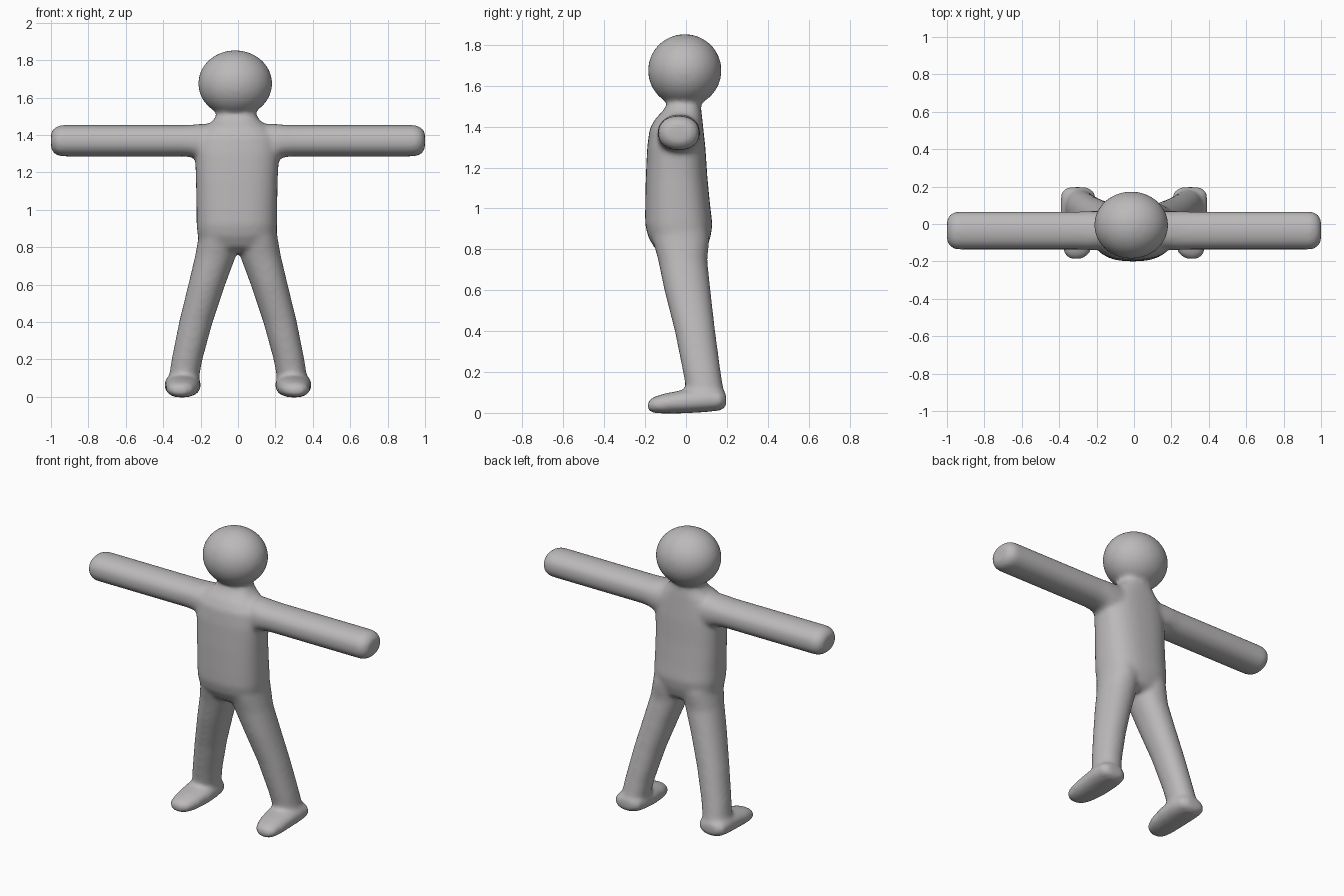
import bpy
import bmesh
import math
from mathutils import Vector

cube = bpy.data.objects.get("Cube")
if cube:
    bpy.data.objects.remove(cube, do_unlink=True)

grey = bpy.data.materials.new("warm grey")
grey.use_nodes = True
colour = (0.50, 0.485, 0.485, 1)
grey.diffuse_color = colour
grey.node_tree.nodes["Principled BSDF"].inputs["Base Color"].default_value = colour

SEGMENTS = 32
bm = bmesh.new()


def signed_power(v, p):
    return math.copysign(abs(v) ** p, v)


def loft(axis, stations, squareness=2.0, mirror=False):
    """Skin closed rings; a station is (position, low u, high u, low v, high v)."""
    place = {"x": lambda t, u, v: (t, u, v),
             "y": lambda t, u, v: (u, t, v),
             "z": lambda t, u, v: (u, v, t)}[axis]
    rings = []
    for t, u0, u1, v0, v1 in stations:
        ring = []
        for i in range(SEGMENTS):
            a = math.tau * i / SEGMENTS
            u = (u0 + u1) / 2 + (u1 - u0) / 2 * signed_power(math.cos(a), 2 / squareness)
            v = (v0 + v1) / 2 + (v1 - v0) / 2 * signed_power(math.sin(a), 2 / squareness)
            p = Vector(place(t, u, v))
            if mirror:
                p.x = -p.x
            ring.append(bm.verts.new(p))
        rings.append(ring)
    faces = [bm.faces.new(rings[0]), bm.faces.new(rings[-1])]
    for a, b in zip(rings, rings[1:]):
        for i in range(SEGMENTS):
            j = (i + 1) % SEGMENTS
            faces.append(bm.faces.new((a[i], a[j], b[j], b[i])))
    bmesh.ops.recalc_face_normals(bm, faces=faces)


# Head
head = bmesh.ops.create_uvsphere(bm, u_segments=48, v_segments=32, radius=1)["verts"]
for vert in head:
    vert.co = Vector((vert.co.x * 0.198 - 0.015, vert.co.y * 0.18 - 0.006,
                      vert.co.z * 0.178 + 1.675))

# Neck, shoulders and torso
loft("z", [
    (0.77, -0.10, 0.09, -0.10, 0.06),
    (0.80, -0.18, 0.17, -0.15, 0.10),
    (0.86, -0.215, 0.205, -0.185, 0.12),
    (0.92, -0.222, 0.21, -0.20, 0.13),
    (1.00, -0.222, 0.21, -0.20, 0.12),
    (1.15, -0.225, 0.212, -0.197, 0.105),
    (1.30, -0.23, 0.22, -0.19, 0.095),
    (1.39, -0.22, 0.21, -0.178, 0.085),
    (1.44, -0.18, 0.165, -0.15, 0.08),
    (1.48, -0.13, 0.115, -0.11, 0.075),
    (1.52, -0.11, 0.09, -0.09, 0.07),
    (1.60, -0.11, 0.09, -0.09, 0.07),
], squareness=2.5)

for mirror in (False, True):
    # Arm, flared at the shoulder
    loft("x", [
        (0.10, -0.13, 0.07, 1.24, 1.46),
        (0.20, -0.14, 0.07, 1.26, 1.46),
        (0.24, -0.14, 0.07, 1.28, 1.455),
        (0.29, -0.137, 0.067, 1.285, 1.453),
        (0.95, -0.137, 0.067, 1.285, 1.453),
        (0.98, -0.125, 0.055, 1.297, 1.44),
        (1.00, -0.095, 0.025, 1.325, 1.415),
    ], squareness=2.2, mirror=mirror)

    # Leg, splayed out and back
    loft("z", [
        (0.05, 0.215, 0.375, 0.01, 0.185),
        (0.12, 0.205, 0.367, 0.00, 0.183),
        (0.20, 0.19, 0.355, -0.015, 0.17),
        (0.40, 0.135, 0.315, -0.055, 0.143),
        (0.60, 0.068, 0.266, -0.106, 0.12),
        (0.75, 0.012, 0.23, -0.137, 0.104),
        (0.85, -0.01, 0.212, -0.165, 0.115),
        (0.95, 0.0, 0.20, -0.15, 0.10),
    ], squareness=2.15, mirror=mirror)

    # Foot
    loft("y", [
        (-0.188, 0.275, 0.345, 0.012, 0.055),
        (-0.16, 0.238, 0.373, 0.0, 0.078),
        (-0.10, 0.215, 0.385, -0.004, 0.096),
        (0.00, 0.20, 0.39, -0.002, 0.115),
        (0.10, 0.198, 0.395, 0.004, 0.125),
        (0.17, 0.21, 0.39, 0.012, 0.115),
        (0.197, 0.25, 0.355, 0.03, 0.095),
    ], squareness=2.3, mirror=mirror)

mesh = bpy.data.meshes.new("figure_body")
bm.to_mesh(mesh)
bm.free()
mesh.materials.append(grey)
body = bpy.data.objects.new("figure_body", mesh)
bpy.context.collection.objects.link(body)

# Fuse the parts into one skin and soften the joins
remesh = body.modifiers.new("fuse", "REMESH")
remesh.mode = "VOXEL"
remesh.voxel_size = 0.012
remesh.use_smooth_shade = True
smooth = body.modifiers.new("soften", "SMOOTH")
smooth.factor = 0.5
smooth.iterations = 14
